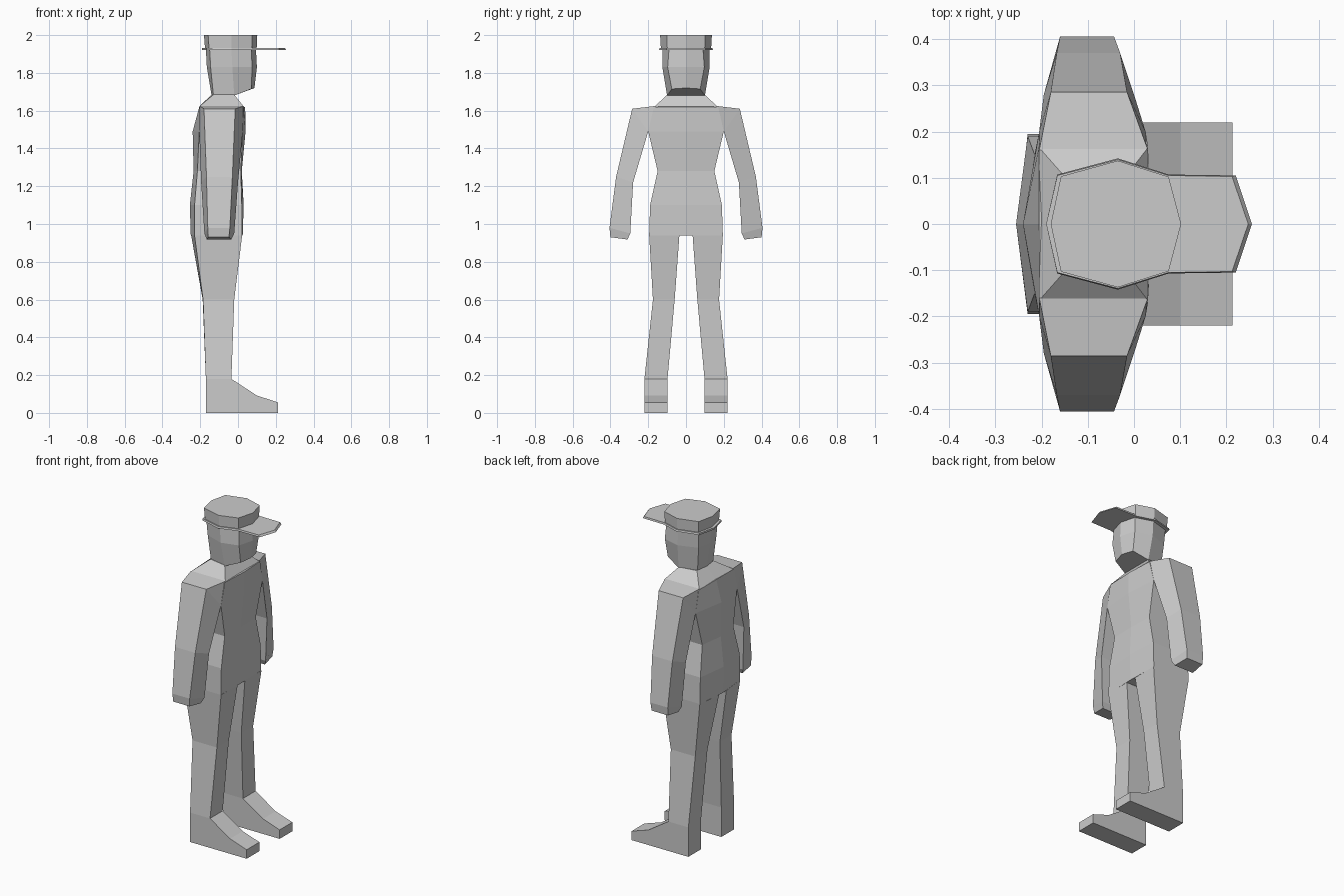
import bpy, bmesh


def loft(name, rings, mirror=False):
    """Skin a stack of equal-sized rings of (x, y, z) and cap both ends."""
    bm = bmesh.new()
    vs = [[bm.verts.new(p) for p in r] for r in rings]
    n = len(rings[0])
    for a, b in zip(vs, vs[1:]):
        for i in range(n):
            j = (i + 1) % n
            bm.faces.new((a[i], a[j], b[j], b[i]))
    bm.faces.new(vs[0][::-1])
    bm.faces.new(vs[-1])
    bmesh.ops.remove_doubles(bm, verts=bm.verts, dist=0.0005)
    bmesh.ops.recalc_face_normals(bm, faces=bm.faces)
    me = bpy.data.meshes.new(name)
    bm.to_mesh(me)
    bm.free()
    ob = bpy.data.objects.new(name, me)
    bpy.context.collection.objects.link(ob)
    if mirror:
        m = ob.modifiers.new("mirror", 'MIRROR')
        m.use_axis = (False, True, False)
        m.use_mirror_merge = False
    return ob


def symmetric(half):
    """Close a half ring (first and last points on y = 0) across y."""
    return half + [(x, -y, z) for x, y, z in half[-2:0:-1]]


def outline(pts, z):
    return symmetric([(x, y, z) for x, y in pts])


# Torso: z, half width, back middle, back side, front side, front middle
torso = [(0.94, 0.195, -0.25, -0.23, 0.02, 0.025),
         (1.10, 0.19, -0.255, -0.23, 0.02, 0.03),
         (1.28, 0.15, -0.235, -0.215, 0.015, 0.02),
         (1.49, 0.20, -0.24, -0.205, 0.025, 0.04),
         (1.62, 0.17, -0.205, -0.205, 0.03, 0.038)]
loft("torso", [outline([(bm_, 0), (bs, w), (fs, w), (fm, 0)], z)
               for z, w, bm_, bs, fs, fm in torso])

# Sloped neck and collar
loft("neck", [
    symmetric([(-0.205, 0, 1.615), (-0.205, 0.165, 1.622), (0.03, 0.165, 1.622), (0.037, 0, 1.61)]),
    outline([(-0.14, 0), (-0.13, 0.08), (-0.02, 0.1), (-0.02, 0)], 1.685)])

# Arms: outer edge (y, z, back x, front x), inner edge likewise
arm = [((0.16, 1.625, -0.205, 0.03), (0.20, 1.49, -0.205, 0.025)),
       ((0.285, 1.61, -0.18, -0.015), (0.20, 1.49, -0.205, 0.025)),
       ((0.37, 1.25, -0.167, -0.03), (0.28, 1.22, -0.195, 0.0)),
       ((0.405, 0.98, -0.16, -0.043), (0.295, 0.95, -0.178, -0.02)),
       ((0.40, 0.93, -0.158, -0.048), (0.31, 0.918, -0.165, -0.035))]
loft("arm", [[(o[2], o[0], o[1]), (o[3], o[0], o[1]),
              (i[3], i[0], i[1]), (i[2], i[0], i[1])] for o, i in arm], mirror=True)

# Legs: z, inner y, outer y, back x inner/outer, front x
leg = [(0.94, 0.035, 0.195, -0.248, -0.23, 0.022),
       (0.60, 0.06, 0.175, -0.187, -0.185, -0.02),
       (0.18, 0.098, 0.22, -0.17, -0.17, -0.035)]
loft("leg", [[(bi, yi, z), (bo, yo, z), (f, yo, z), (f, yi, z)]
             for z, yi, yo, bi, bo, f in leg], mirror=True)

# Feet: side profile extruded across the width
foot = [(-0.17, 0), (0.213, 0), (0.213, 0.055), (0.10, 0.092), (-0.035, 0.18), (-0.17, 0.18)]
loft("foot", [[(x, y, z) for x, z in foot] for y in (0.098, 0.22)], mirror=True)

# Head with slanted jaw
loft("head", [
    symmetric([(-0.14, 0, 1.68), (-0.13, 0.075, 1.68), (-0.02, 0.1, 1.68),
               (0.07, 0.075, 1.715), (0.087, 0, 1.72)]),
    outline([(-0.165, 0), (-0.145, 0.085), (-0.03, 0.125), (0.075, 0.097), (0.10, 0)], 1.83),
    outline([(-0.17, 0), (-0.15, 0.092), (-0.035, 0.125), (0.07, 0.09), (0.095, 0)], 1.925)])

# Cap crown
crown = [(-0.18, 0), (-0.158, 0.103), (-0.035, 0.137), (0.075, 0.102), (0.102, 0)]
loft("cap_crown", [outline([(x * 0.97, y * 0.97) for x, y in crown], 1.93),
                   outline(crown, 2.0)])

# Cap brim with visor
brim = [(-0.19, 0), (-0.166, 0.107), (-0.035, 0.142), (0.075, 0.107), (0.22, 0.105), (0.255, 0)]
loft("cap_brim", [outline(brim, 1.922),
                  outline([(x - 0.008 if x > 0.2 else x, y * 0.98) for x, y in brim], 1.933)])
